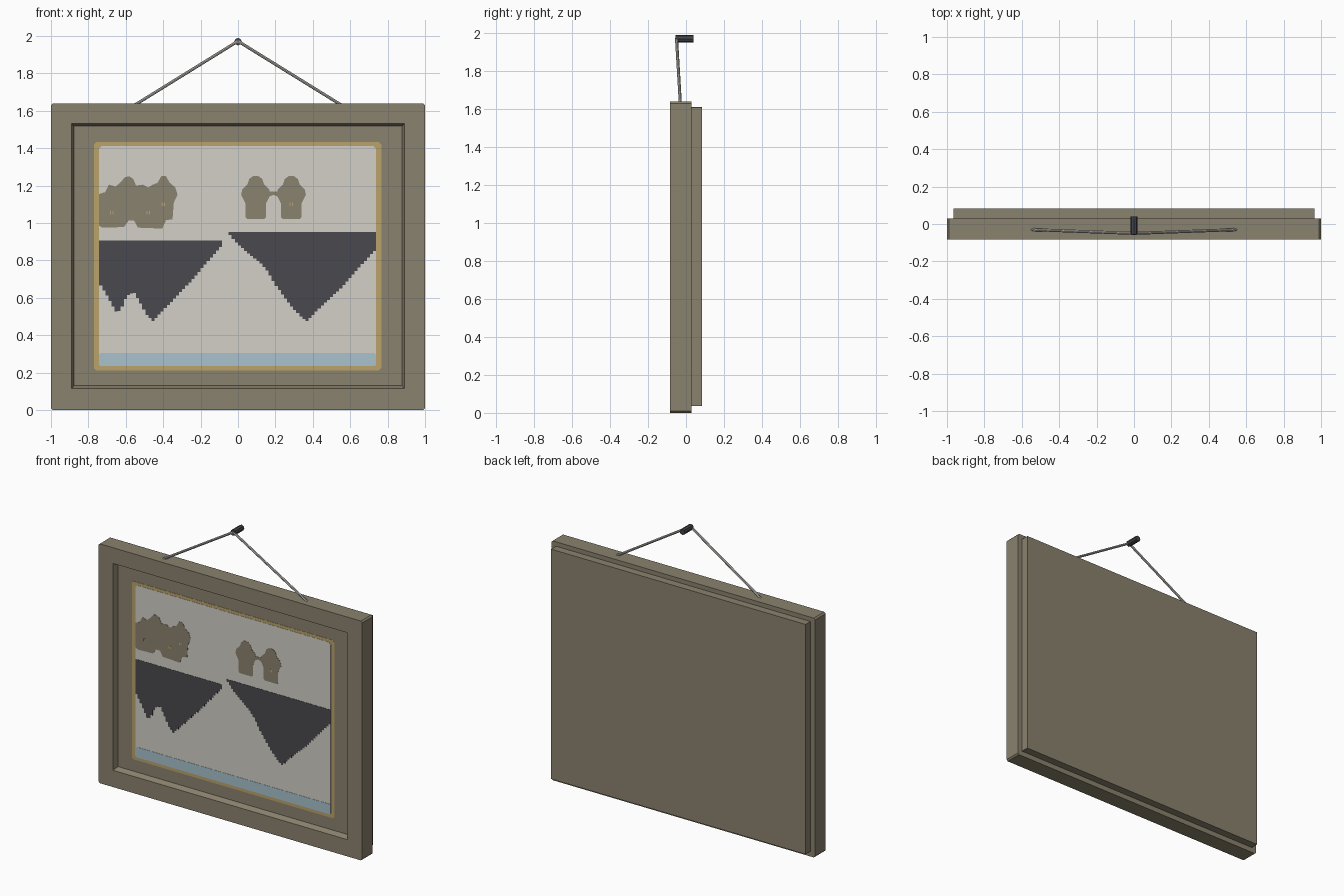
import bpy, bmesh, math
from mathutils import Vector

if "Cube" in bpy.data.objects:
    bpy.data.objects.remove(bpy.data.objects["Cube"])


def mat(name, r, g, b):
    m = bpy.data.materials.new(name)
    lin = lambda v: ((v / 255 + 0.055) / 1.055) ** 2.4
    m.diffuse_color = (lin(r), lin(g), lin(b), 1)
    m.use_nodes = True
    m.node_tree.nodes["Principled BSDF"].inputs["Base Color"].default_value = m.diffuse_color
    return m


WOOD = mat("frame brown", 138, 130, 110)
GOLD = mat("gold trim", 186, 163, 108)
PAPER = mat("pale paper", 211, 208, 200)
ROCK = mat("dark rock", 74, 73, 79)
WATER = mat("water blue", 168, 194, 205)
CORD = mat("cord grey", 200, 197, 190)
IRON = mat("nail dark", 68, 68, 74)


def finish(bm, name, material):
    bmesh.ops.recalc_face_normals(bm, faces=bm.faces)
    me = bpy.data.meshes.new(name)
    bm.to_mesh(me)
    bm.free()
    me.materials.append(material)
    ob = bpy.data.objects.new(name, me)
    bpy.context.collection.objects.link(ob)
    return ob


def rect(x0, x1, z0, z1, c):
    """Rectangle outline with corners cut by c."""
    return [(x0 + c, z0), (x1 - c, z0), (x1, z0 + c), (x1, z1 - c),
            (x1 - c, z1), (x0 + c, z1), (x0, z1 - c), (x0, z0 + c)]


def loft(name, rings, material):
    """Skin a row of (y, outline) rings and cap both ends."""
    bm = bmesh.new()
    loops = [[bm.verts.new((x, y, z)) for x, z in pts] for y, pts in rings]
    for a, b in zip(loops, loops[1:]):
        n = len(a)
        for i in range(n):
            bm.faces.new((a[i], a[(i + 1) % n], b[(i + 1) % n], b[i]))
    bm.faces.new(loops[0])
    bm.faces.new(loops[-1])
    return finish(bm, name, material)


FACE = -0.047   # depth of the recessed picture panel


def plate(name, pts, level, material):
    """Thin flat plate in front of the picture panel."""
    return loft(name, [(FACE, pts), (FACE - 0.0015 * level, pts)], material)


# Frame with sloped recess, and the backing board
loft("frame", [
    (0.03, rect(-1, 1, 0, 1.64, 0.01)),
    (-0.083, rect(-1, 1, 0, 1.64, 0.01)),
    (-0.083, rect(-0.89, 0.89, 0.115, 1.532, 0.001)),
    (FACE, rect(-0.877, 0.877, 0.13, 1.518, 0.001))], WOOD)
board = rect(-0.965, 0.965, 0.035, 1.61, 0.001)
loft("backing_board", [(0.03, board), (0.083, board)], WOOD)

# Gold trim, paper and water
plate("gold_trim", rect(-0.77, 0.766, 0.212, 1.432, 0.012), 1, GOLD)
plate("paper", rect(-0.743, 0.738, 0.234, 1.412, 0.015), 2, PAPER)
plate("water", rect(-0.743, 0.738, 0.234, 0.304, 0.008), 3, WATER)


def floating_rock(name, top, profile):
    """Flat-topped rock whose underside steps along a profile."""
    x0, x1 = profile[0][0], profile[-1][0]
    n = round((x1 - x0) / 0.0165)
    pts = [(x1, top), (x0, top)]
    for i in range(n):
        a, b = x0 + (x1 - x0) * i / n, x0 + (x1 - x0) * (i + 1) / n
        m = (a + b) / 2
        for (px, pz), (qx, qz) in zip(profile, profile[1:]):
            if px <= m <= qx:
                z = pz + (qz - pz) * (m - px) / (qx - px)
        pts += [(a, z), (b, z)]
    plate(name, pts, 3, ROCK)


floating_rock("left_rock", 0.905, [
    (-0.742, 0.68), (-0.70, 0.61), (-0.66, 0.54), (-0.645, 0.515),
    (-0.62, 0.55), (-0.595, 0.61), (-0.555, 0.63), (-0.52, 0.57),
    (-0.49, 0.51), (-0.455, 0.475), (-0.35, 0.585), (-0.25, 0.69),
    (-0.13, 0.83), (-0.085, 0.88)])
floating_rock("right_rock", 0.952, [
    (-0.05, 0.945), (0.0, 0.885), (0.12, 0.785), (0.16, 0.74), (0.2, 0.67),
    (0.28, 0.56), (0.345, 0.49), (0.37, 0.475), (0.43, 0.54),
    (0.55, 0.65), (0.7, 0.82), (0.738, 0.86)])

# Twin towers joined by a bridge
half = [(0.045, 1.02), (0.055, 1.03), (0.055, 1.105), (0.078, 1.15),
        (0.072, 1.18), (0.045, 1.205), (0.035, 1.235), (0.015, 1.25)]
for side, cx in (("left", 0.095), ("right", 0.285)):
    pts = [(cx + x, z) for x, z in half] + [(cx - x, z) for x, z in reversed(half)]
    plate(side + "_tower", pts, 3, WOOD)
plate("tower_bridge", [
    (0.14, 1.11), (0.165, 1.14), (0.19, 1.15), (0.215, 1.14), (0.24, 1.11),
    (0.24, 1.185), (0.21, 1.167), (0.17, 1.167), (0.14, 1.185)], 3.4, WOOD)

# Clustered castle
plate("castle", [
    (-0.742, 0.985), (-0.725, 0.975), (-0.61, 0.978), (-0.585, 1.012),
    (-0.555, 1.012), (-0.535, 0.975), (-0.405, 0.97), (-0.385, 1.015),
    (-0.35, 1.02), (-0.343, 1.11), (-0.323, 1.15), (-0.335, 1.19),
    (-0.365, 1.215), (-0.385, 1.25), (-0.41, 1.25), (-0.43, 1.215),
    (-0.455, 1.205), (-0.48, 1.19), (-0.51, 1.205), (-0.545, 1.20),
    (-0.56, 1.235), (-0.58, 1.25), (-0.605, 1.245), (-0.63, 1.215),
    (-0.655, 1.195), (-0.69, 1.205), (-0.71, 1.165), (-0.742, 1.155)], 3, WOOD)

# Small lit windows, each a pair of slits
for i, (cx, cz) in enumerate([(-0.675, 1.055), (-0.48, 1.055),
                              (-0.4, 1.1), (0.285, 1.1)]):
    for s in (-1, 1):
        x = cx + s * 0.006
        plate(f"window_{i}", rect(x - 0.003, x + 0.003, cz - 0.009, cz + 0.009, 0.001),
              4, GOLD)


def rod(name, a, b, radius, sides, material):
    a, b = Vector(a), Vector(b)
    d = b - a
    bm = bmesh.new()
    bmesh.ops.create_cone(bm, cap_ends=True, segments=sides, radius1=radius,
                          radius2=radius, depth=d.length)
    ob = finish(bm, name, material)
    ob.location = (a + b) / 2
    ob.rotation_euler = d.to_track_quat("Z", "Y").to_euler()


# Hanging cord and wall nail
for side, s in (("left", -1), ("right", 1)):
    rod(side + "_cord", (s * 0.55, -0.03, 1.632), (0, -0.05, 1.972), 0.008, 8, CORD)
rod("nail", (0, -0.055, 1.969), (0, 0.04, 1.969), 0.02, 8, IRON)
